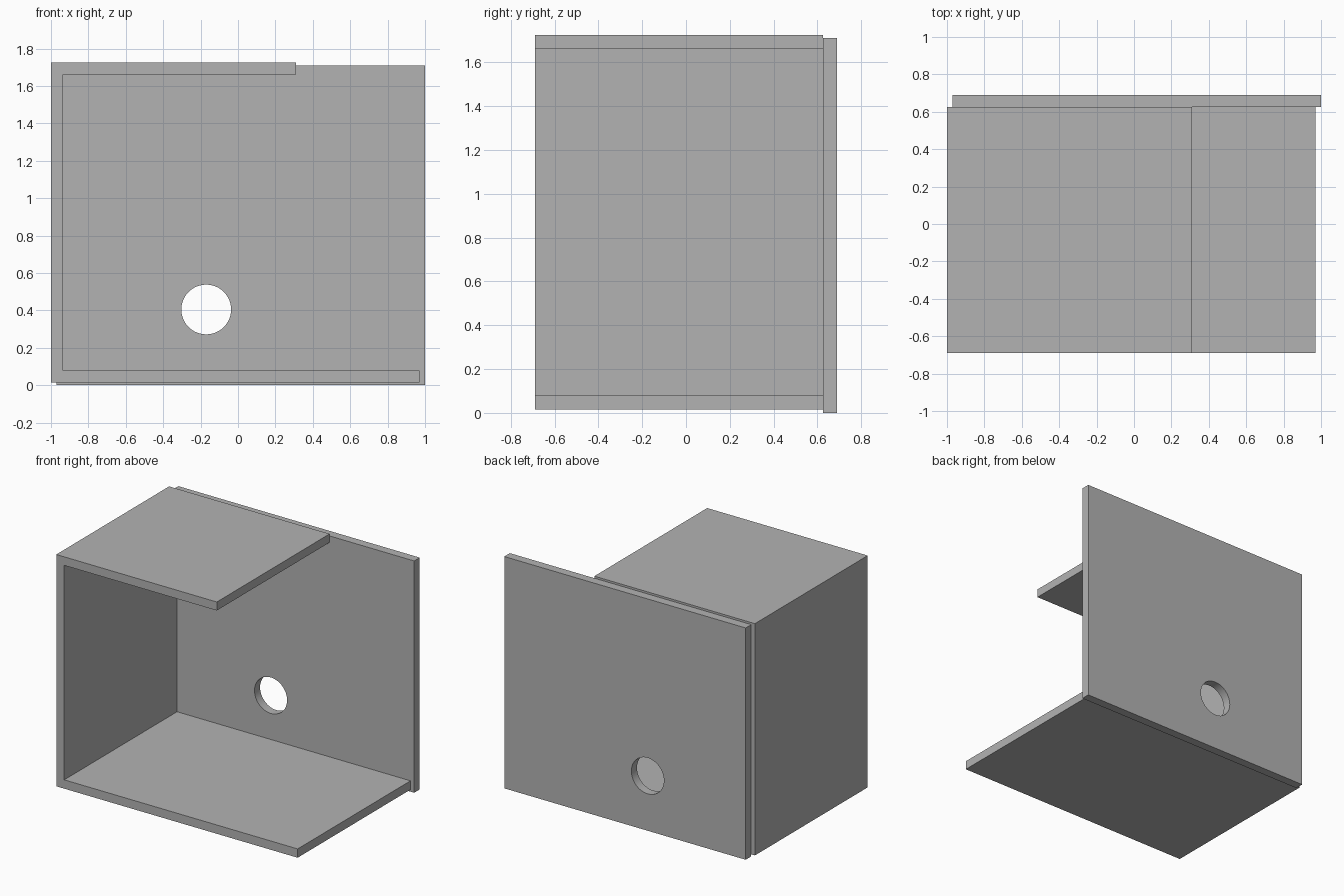
import bpy
import bmesh
import math

cube = bpy.data.objects.get("Cube")
if cube:
    bpy.data.objects.remove(cube, do_unlink=True)

grey = bpy.data.materials.new("plain grey")
grey.use_nodes = True
grey.diffuse_color = (0.45, 0.45, 0.45, 1)
grey.node_tree.nodes["Principled BSDF"].inputs["Base Color"].default_value = (0.45, 0.45, 0.45, 1)


def extrude_profile(name, loops, y_front, y_back):
    """Fill x-z outlines (the first is the rim, the rest holes) and extrude along y."""
    bm = bmesh.new()
    edges = []
    for loop in loops:
        verts = [bm.verts.new((x, y_front, z)) for x, z in loop]
        edges += [bm.edges.new((a, b)) for a, b in zip(verts, verts[1:] + verts[:1])]
    bmesh.ops.triangle_fill(bm, edges=edges, use_beauty=True)
    result = bmesh.ops.extrude_face_region(bm, geom=bm.faces[:], use_keep_orig=True)
    moved = [g for g in result["geom"] if isinstance(g, bmesh.types.BMVert)]
    bmesh.ops.translate(bm, verts=moved, vec=(0, y_back - y_front, 0))
    bmesh.ops.recalc_face_normals(bm, faces=bm.faces[:])
    bmesh.ops.dissolve_limit(bm, angle_limit=0.01, verts=bm.verts[:], edges=bm.edges[:])
    mesh = bpy.data.meshes.new(name)
    bm.to_mesh(mesh)
    bm.free()
    mesh.materials.append(grey)
    obj = bpy.data.objects.new(name, mesh)
    bpy.context.collection.objects.link(obj)
    return obj


# Folded shell: floor, right wall and short roof in one C-shaped profile
shell = [(-1, 0.015), (0.97, 0.015), (0.97, 0.08), (-0.935, 0.08),
         (-0.935, 1.662), (0.31, 1.662), (0.31, 1.725), (-1, 1.725)]
extrude_profile("folded_shell", [shell], -0.69, 0.625)

# Back panel with a round through hole
panel = [(-0.97, 0), (1, 0), (1, 1.71), (-0.97, 1.71)]
sides = 48
hole = [(-0.17 + 0.133 * math.cos(math.tau * i / sides),
         0.405 + 0.133 * math.sin(math.tau * i / sides)) for i in range(sides)]
back = extrude_profile("back_panel", [panel, hole], 0.625, 0.69)

# Smooth the hole wall while keeping its rims crisp
bpy.ops.object.select_all(action="DESELECT")
back.select_set(True)
bpy.context.view_layer.objects.active = back
bpy.ops.object.shade_smooth_by_angle(angle=math.radians(30))
